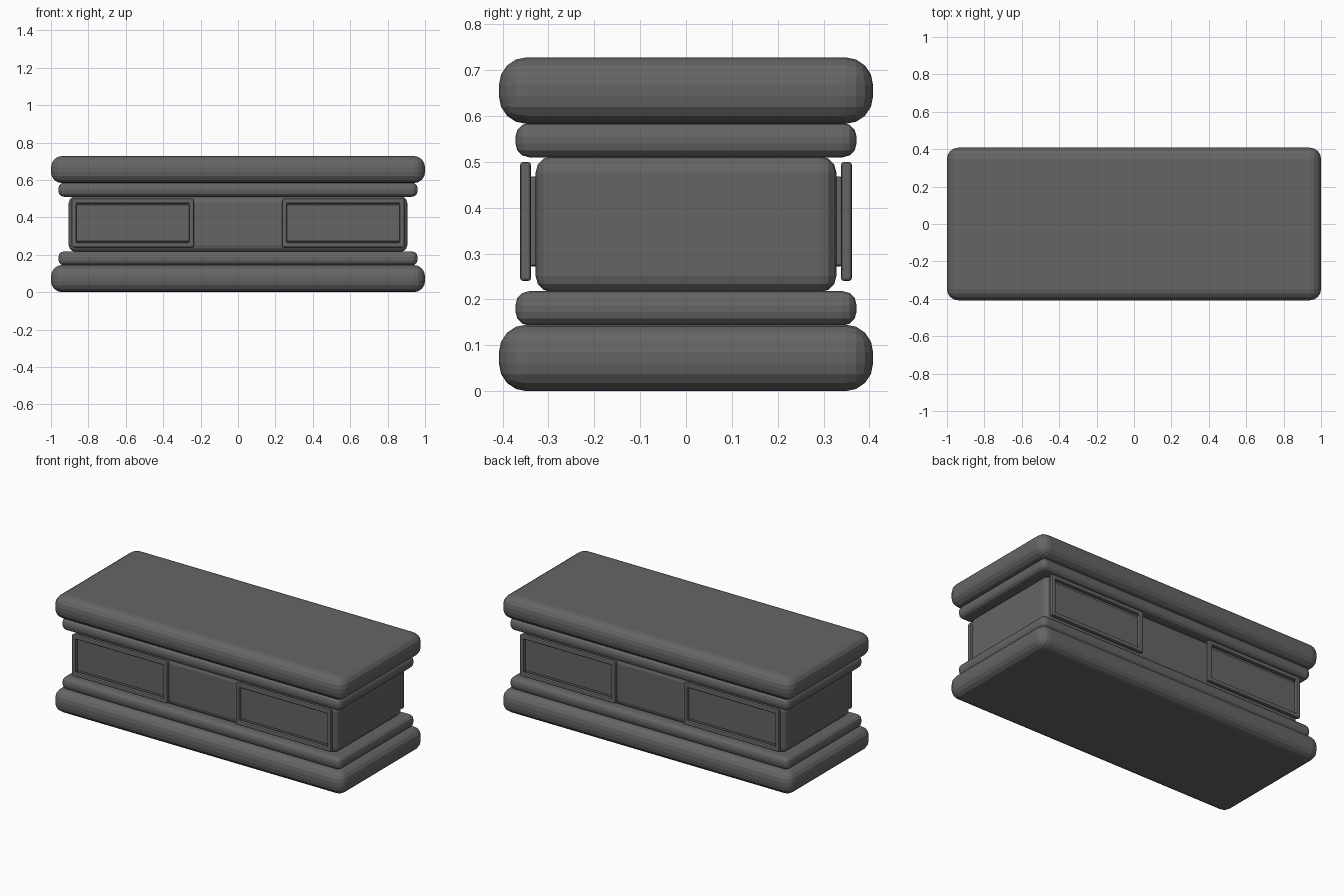
import bpy
import bmesh

cube = bpy.data.objects.get("Cube")
if cube:
    bpy.data.objects.remove(cube, do_unlink=True)

# Single stone colour
stone = bpy.data.materials.new("dark grey stone")
stone.use_nodes = True
GREY = (0.13, 0.13, 0.13, 1)
stone.diffuse_color = GREY
stone.node_tree.nodes["Principled BSDF"].inputs["Base Color"].default_value = GREY


def finish(name, bm, bevel, segments):
    """Turn a bmesh into an object with rounded, faceted edges."""
    bmesh.ops.recalc_face_normals(bm, faces=bm.faces)
    mesh = bpy.data.meshes.new(name)
    bm.to_mesh(mesh)
    bm.free()
    mesh.materials.append(stone)
    obj = bpy.data.objects.new(name, mesh)
    bpy.context.collection.objects.link(obj)
    mod = obj.modifiers.new("rounded edges", 'BEVEL')
    mod.width = bevel
    mod.segments = segments
    mod.limit_method = 'ANGLE'
    return obj


def block(name, x, y, z, bevel, segments=3):
    """Rounded box from (low, high) ranges."""
    bm = bmesh.new()
    bmesh.ops.create_cube(bm, size=1)
    for v in bm.verts:
        v.co = [r[0] if c < 0 else r[1] for c, r in zip(v.co, (x, y, z))]
    return finish(name, bm, bevel, segments)


def frame(name, x, y, z, rim, bevel):
    """Rectangular picture frame standing in the xz plane."""
    bm = bmesh.new()
    loops = []
    for d in (0, rim):
        corners = [(x[0] + d, z[0] + d), (x[1] - d, z[0] + d),
                   (x[1] - d, z[1] - d), (x[0] + d, z[1] - d)]
        loops.append([bm.verts.new((cx, y[0], cz)) for cx, cz in corners])
    outer, inner = loops
    for i in range(4):
        j = (i + 1) % 4
        bm.faces.new((outer[i], outer[j], inner[j], inner[i]))
    extruded = bmesh.ops.extrude_face_region(bm, geom=bm.faces[:])
    for v in extruded["geom"]:
        if isinstance(v, bmesh.types.BMVert):
            v.co.y = y[1]
    return finish(name, bm, bevel, 2)


# Stacked slabs: name, half width, half depth, bottom, top, rounding, segments
for name, hx, hy, low, high, bevel, seg in (
        ("base_slab", 1, 0.408, 0, 0.145, 0.06, 4),
        ("lower_moulding", 0.96, 0.372, 0.143, 0.218, 0.03, 3),
        ("body", 0.905, 0.328, 0.216, 0.512, 0.035, 3),
        ("upper_moulding", 0.96, 0.372, 0.51, 0.585, 0.03, 3),
        ("lid_slab", 1, 0.408, 0.583, 0.728, 0.06, 4)):
    block(name, (-hx, hx), (-hy, hy), (low, high), bevel, seg)

# Framed panels, two on each long side
for side, sy in (("front", -1), ("back", 1)):
    for end, sx in (("left", 1), ("right", -1)):
        def span(a, b, s):
            return sorted((a * s, b * s))
        block(f"{side}_{end}_panel", span(0.255, 0.87, sx),
              span(0.31, 0.341, sy), (0.272, 0.468), 0.005, 2)
        frame(f"{side}_{end}_frame", span(0.235, 0.89, sx),
              span(0.338, 0.362, sy), (0.24, 0.5), 0.026, 0.007)
